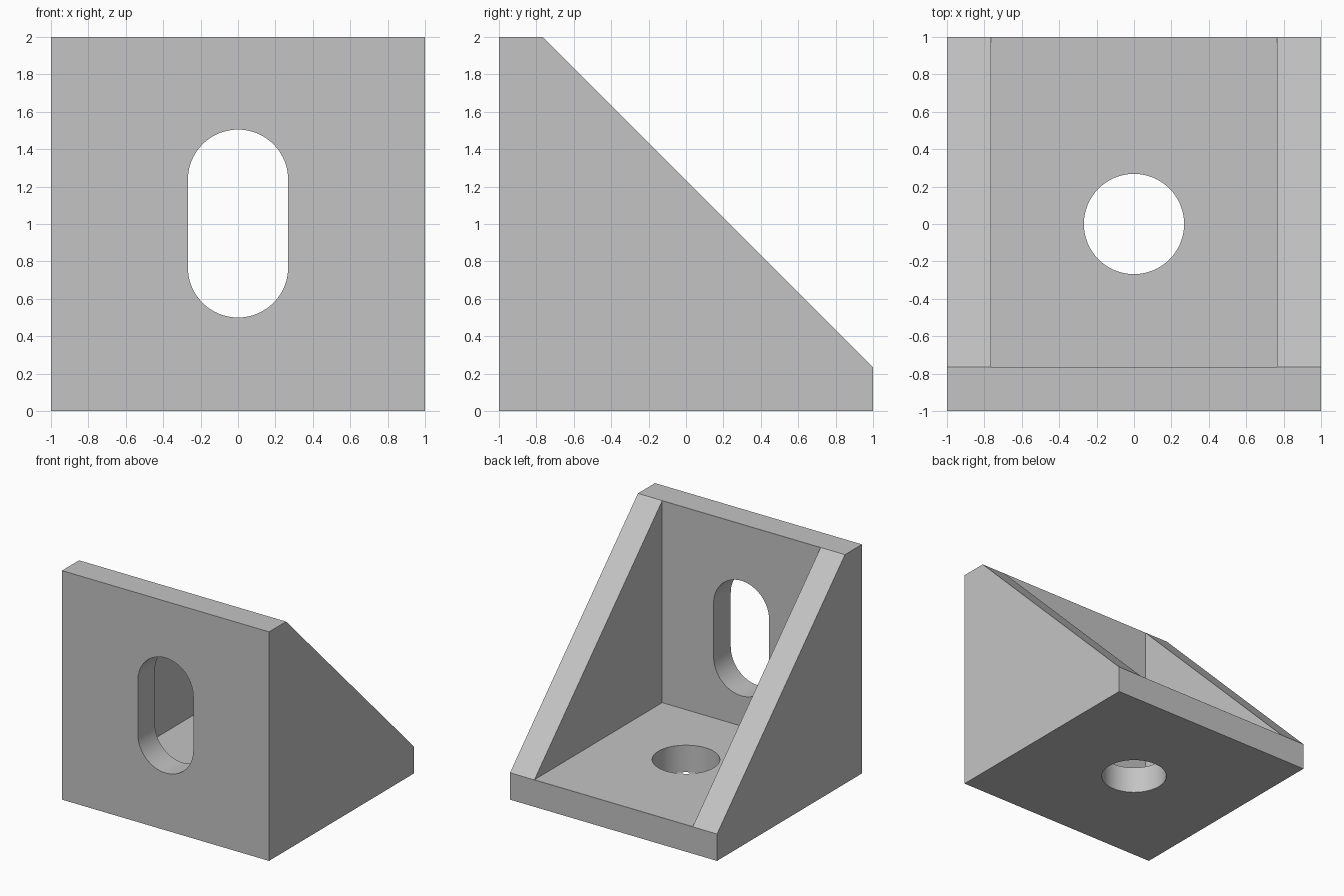
import bpy
import math
from mathutils import Matrix, Vector

cube = bpy.data.objects.get("Cube")
if cube:
    bpy.data.objects.remove(cube, do_unlink=True)

HALF = 1.0         # half of the bracket's width and depth
HEIGHT = 2.0
WALL = 0.235       # thickness of plates and gussets
RADIUS = 0.268     # bolt hole radius
LIP = 0.001        # keeps the pocket clear of the sloped edge

grey = bpy.data.materials.new("light_grey")
grey.use_nodes = True
colour = (0.55, 0.55, 0.55, 1)
grey.diffuse_color = colour
grey.node_tree.nodes["Principled BSDF"].inputs["Base Color"].default_value = colour


def prism(name, profile, depth, axes):
    """Extrude a 2D profile by depth, centred; axes is a rotation from (u, v, w) to the model."""
    n = len(profile)
    verts = [axes @ Vector((u, v, w)) for w in (-depth / 2, depth / 2) for u, v in profile]
    faces = [tuple(reversed(range(n))), tuple(range(n, 2 * n))]
    faces += [(i, (i + 1) % n, n + (i + 1) % n, n + i) for i in range(n)]
    mesh = bpy.data.meshes.new(name)
    mesh.from_pydata(verts, [], faces)
    mesh.materials.append(grey)
    obj = bpy.data.objects.new(name, mesh)
    bpy.context.collection.objects.link(obj)
    return obj


def slot_profile(radius, straight, centre, steps=32):
    """Counter-clockwise slot outline; a plain circle when straight is zero."""
    points = []
    for end in (0, 1):
        shift = centre + straight / 2 * (1 - 2 * end)
        count = steps + 1 if straight else steps
        for i in range(count):
            a = math.pi * (end + i / steps)
            points.append((radius * math.cos(a), shift + radius * math.sin(a)))
    return points


SIDEWAYS = Matrix(((0, 0, 1), (1, 0, 0), (0, 1, 0)))   # profile in y, z
FACING = Matrix(((1, 0, 0), (0, 0, -1), (0, 1, 0)))    # profile in x, z
FLAT = Matrix.Identity(3)                              # profile in x, y

# Solid wedge body
body = prism("corner_bracket", [(-HALF, 0), (HALF, 0), (HALF, WALL),
                                (WALL - HALF, HEIGHT), (-HALF, HEIGHT)],
             2 * HALF, SIDEWAYS)

# Pocket between the two gussets
inner, floor = WALL - HALF + LIP, WALL + LIP
pocket = prism("pocket_cutter", [(inner, floor), (3, floor), (3, 3), (inner, 3)],
               2 * (HALF - WALL), SIDEWAYS)

# Slot through the upright plate and round hole through the base
slot = prism("slot_cutter", slot_profile(RADIUS, 0.469, 1.0025), 1, FACING)
slot.data.transform(Matrix.Translation((0, -HALF, 0)))
hole = prism("hole_cutter", slot_profile(RADIUS, 0, 0), 1, FLAT)

bpy.ops.object.select_all(action="DESELECT")
bpy.context.view_layer.objects.active = body
body.select_set(True)
for cutter in (pocket, slot, hole):
    cutter.hide_render = True
    cut = body.modifiers.new(cutter.name, "BOOLEAN")
    cut.operation = "DIFFERENCE"
    cut.solver = "EXACT"
    cut.object = cutter
    bpy.ops.object.modifier_apply(modifier=cut.name)
    bpy.data.objects.remove(cutter, do_unlink=True)

# Smooth hole walls, crisp plate edges
bpy.ops.object.shade_smooth_by_angle(angle=math.radians(30))
